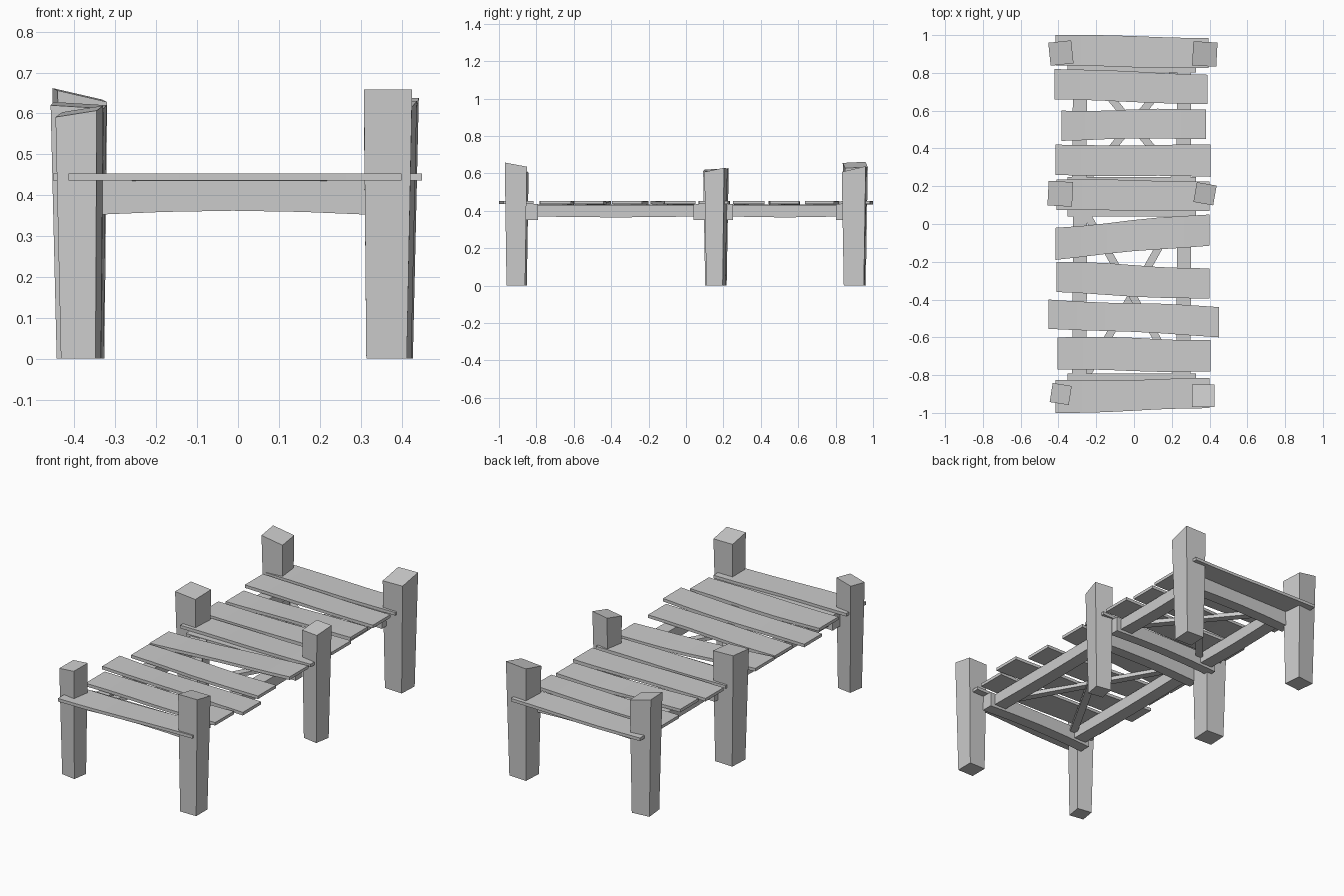
import bpy, bmesh, math, random
from mathutils import Vector

if "Cube" in bpy.data.objects:
    bpy.data.objects.remove(bpy.data.objects["Cube"])

random.seed(4)


def loft(name, rings):
    """Skin a list of four-corner rings into a closed flat-shaded solid."""
    bm = bmesh.new()
    vs = [[bm.verts.new(p) for p in r] for r in rings]
    for a, b in zip(vs, vs[1:]):
        for i in range(4):
            j = (i + 1) % 4
            bm.faces.new((a[i], a[j], b[j], b[i]))
    bm.faces.new(vs[0][::-1])
    bm.faces.new(vs[-1])
    bmesh.ops.recalc_face_normals(bm, faces=bm.faces)
    me = bpy.data.meshes.new(name)
    bm.to_mesh(me)
    bm.free()
    ob = bpy.data.objects.new(name, me)
    bpy.context.collection.objects.link(ob)
    return ob


def post(name, x, y, size, deg, h, sx=0, sy=0):
    """Tapered post, wider and slant-cut at the top (sx, sy = slopes)."""
    rings = []
    for k, s in ((0, size * 0.84), (1, size)):
        cx = x * (1 if k else 0.99)
        ring = []
        for u, v in ((-1, -1), (1, -1), (1, 1), (-1, 1)):
            a = math.radians(deg)
            dx = (u * math.cos(a) - v * math.sin(a)) * s / 2
            dy = (u * math.sin(a) + v * math.cos(a)) * s / 2
            ring.append((cx + dx, y + dy, k * (h + sx * u + sy * v)))
        rings.append(ring)
    loft(name, rings)


def beam(name, p, q, width, z0, z1, bow=0.0, n=4):
    """Bar from p to q in plan, its underside arched by bow."""
    p, q = Vector(p), Vector(q)
    d = (q - p).normalized()
    side = Vector((-d.y, d.x)) * width / 2
    rings = []
    for i in range(n + 1):
        t = i / n
        c = p.lerp(q, t)
        b = bow * math.sin(math.pi * t)
        a, e = c - side, c + side
        rings.append([(a.x, a.y, z0 + b), (e.x, e.y, z0 + b),
                      (e.x, e.y, z1), (a.x, a.y, z1)])
    loft(name, rings)


def plank(name, x0, a0, b0, x1, a1, b1, n=6):
    """Deck board: left end x0 spans y a0..b0, right end x1 spans a1..b1."""
    wob, ph = random.uniform(0.004, 0.009), random.uniform(0, 6)
    sag = random.uniform(0.0, 0.008)
    rings = []
    for i in range(n + 1):
        t = i / n
        x = x0 + (x1 - x0) * t
        w = wob * math.sin(math.pi * t)
        top = a0 + (a1 - a0) * t + w * math.sin(ph + 4 * t)
        bot = b0 + (b1 - b0) * t + w * math.cos(ph + 3 * t)
        za = 0.453 - sag * math.sin(math.pi * t)
        zb = 0.453 - sag * math.sin(math.pi * t) * 0.4
        rings.append([(x, bot, zb - 0.017), (x, top, za - 0.017),
                      (x, top, za), (x, bot, zb)])
    loft(name, rings)


# Posts
post("front_left_post", -0.388, -0.90, 0.102, -9, 0.605, 0.008, 0.006)
post("front_right_post", 0.367, -0.91, 0.118, 0, 0.647, 0, -0.011)
post("middle_left_post", -0.390, 0.16, 0.130, -3, 0.620, -0.004, 0.004)
post("middle_right_post", 0.376, 0.16, 0.106, -10, 0.617, 0.002, 0.011)
post("back_left_post", -0.387, 0.905, 0.122, 6, 0.645, -0.014, 0.003)
post("back_right_post", 0.375, 0.90, 0.128, -3, 0.620, 0.003, 0.015)

# Cross beams
for nm, y, w in (("front", -0.825, 0.065), ("middle_front", 0.072, 0.062),
                 ("middle_back", 0.222, 0.056), ("back", 0.835, 0.065)):
    beam(nm + "_cross_beam", (-0.352, y), (0.328, y), w, 0.352, 0.436, 0.01)

# Long side beams, one per bay on each side
for bay, ya, yb in (("front", -0.80, 0.05), ("back", 0.24, 0.82)):
    beam(bay + "_left_side_beam", (-0.29, ya), (-0.285, yb), 0.075, 0.37, 0.43, -0.005)
    beam(bay + "_right_side_beam", (0.262, ya), (0.265, yb), 0.075, 0.37, 0.43, -0.005)
    # Diagonal braces
    beam(bay + "_brace_a", (-0.25, ya), (0.23, yb), 0.04, 0.400, 0.420)
    beam(bay + "_brace_b", (0.23, ya), (-0.25, yb), 0.04, 0.412, 0.434)

# Deck planks, back to front
boards = [
    (-0.415, 1.00, 0.84, 0.395, 0.985, 0.825),
    (-0.42, 0.82, 0.66, 0.39, 0.79, 0.635),
    (-0.385, 0.60, 0.44, 0.38, 0.605, 0.45),
    (-0.415, 0.42, 0.26, 0.405, 0.42, 0.25),
    (-0.41, 0.235, 0.075, 0.40, 0.225, 0.07),
    (-0.415, -0.02, -0.19, 0.40, 0.05, -0.115),
    (-0.41, -0.20, -0.36, 0.40, -0.235, -0.395),
    (-0.452, -0.40, -0.555, 0.45, -0.44, -0.60),
    (-0.405, -0.60, -0.77, 0.405, -0.615, -0.78),
    (-0.415, -0.825, -1.00, 0.40, -0.815, -0.975),
]
for i, b in enumerate(boards):
    plank(f"deck_plank_{i + 1}", *b)
